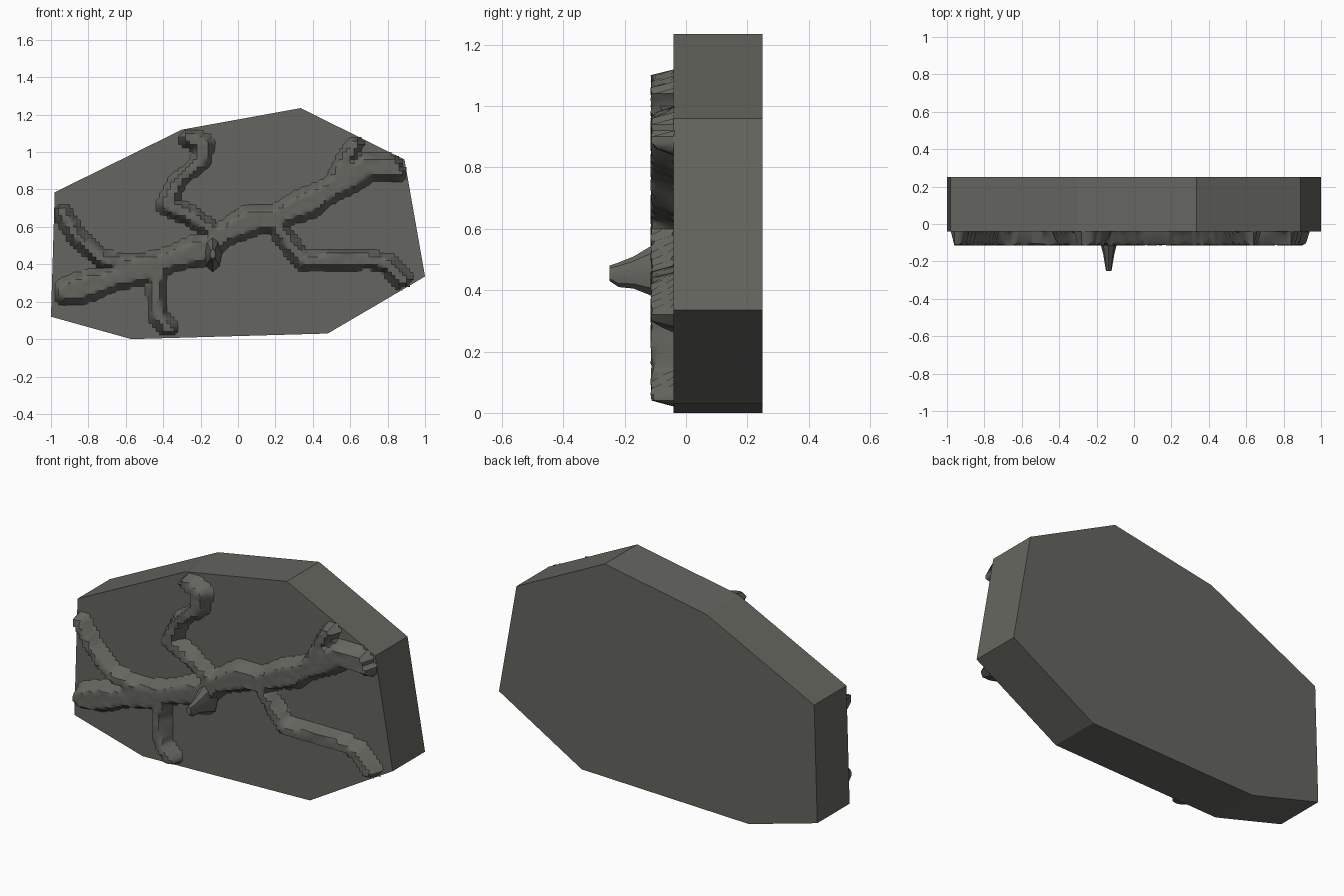
import bpy, bmesh, math, random
from mathutils import Vector

if "Cube" in bpy.data.objects:
    bpy.data.objects.remove(bpy.data.objects["Cube"])
random.seed(4)

FACE = -0.04      # front plane of the slab
RISE = 0.076      # height of the veins above it
rock = bpy.data.materials.new("dark_rock")
rock.diffuse_color = (0.13, 0.132, 0.115, 1)
rock.use_nodes = True
rock.node_tree.nodes["Principled BSDF"].inputs["Base Color"].default_value = rock.diffuse_color


def finish(bm, name, smooth=None):
    bmesh.ops.recalc_face_normals(bm, faces=bm.faces[:])
    me = bpy.data.meshes.new(name)
    bm.to_mesh(me)
    bm.free()
    me.materials.append(rock)
    ob = bpy.data.objects.new(name, me)
    bpy.context.collection.objects.link(ob)
    if smooth:
        bpy.ops.object.select_all(action='DESELECT')
        ob.select_set(True)
        bpy.context.view_layer.objects.active = ob
        bpy.ops.object.shade_smooth_by_angle(angle=math.radians(smooth))
    return ob


def loft(bm, rings):
    loops = [[bm.verts.new(p) for p in r] for r in rings]
    n = len(loops[0])
    for a, b in zip(loops, loops[1:]):
        for i in range(n):
            j = (i + 1) % n
            bm.faces.new((a[i], a[j], b[j], b[i]))
    bm.faces.new(loops[0])
    bm.faces.new(loops[-1][::-1])


# Eight-sided rock slab
outline = [(-1, 0.12), (-0.57, 0), (0.48, 0.03), (1, 0.335),
           (0.89, 0.96), (0.335, 1.235), (-0.3, 1.12), (-0.98, 0.785)]
bm = bmesh.new()
loft(bm, [[(x, y, z) for x, z in outline] for y in (FACE, 0.25)])
finish(bm, "rock_slab")

# Vein centre lines: half width, points in x, z
veins = [
    (0.075, [(-0.92, 0.25), (-0.8, 0.285), (-0.55, 0.36), (-0.35, 0.43),
             (-0.18, 0.48), (-0.06, 0.57), (0.08, 0.64), (0.2, 0.65),
             (0.4, 0.74), (0.55, 0.83), (0.7, 0.93), (0.86, 0.91)]),
    (0.046, [(-0.94, 0.68), (-0.86, 0.55), (-0.73, 0.43), (-0.6, 0.4), (-0.45, 0.41)]),
    (0.046, [(-0.27, 1.08), (-0.18, 1.04), (-0.2, 0.95), (-0.32, 0.85),
             (-0.38, 0.72), (-0.25, 0.66), (-0.12, 0.57)]),
    (0.042, [(0.5, 0.84), (0.58, 0.97), (0.64, 1.06)]),
    (0.05, [(0.2, 0.62), (0.27, 0.52), (0.35, 0.42), (0.7, 0.43), (0.8, 0.4), (0.89, 0.3)]),
    (0.042, [(-0.41, 0.4), (-0.44, 0.28), (-0.43, 0.12), (-0.37, 0.05)]),
]


def seg_dist(p, a, b):
    ab = b - a
    t = max(0, min(1, (p - a).dot(ab) / ab.dot(ab)))
    return (p - a - ab * t).length


def inside(x, z):
    # Keep the veins on the slab face, a little inside its edge
    for (ax, az), (bx, bz) in zip(outline, outline[1:] + outline[:1]):
        cross = (bx - ax) * (z - az) - (bz - az) * (x - ax)
        if cross / math.hypot(bx - ax, bz - az) < 0.02:
            return False
    return True


def height(x, z):
    if not inside(x, z):
        return 0
    p, h = Vector((x, z)), 0
    for w, pts in veins:
        w *= 1 + 0.12 * math.sin(17 * x + 11 * z)
        d = min(seg_dist(p, Vector(a), Vector(b)) for a, b in zip(pts, pts[1:]))
        h = max(h, min(1, 1.7 * (1 - (d / w) ** 2)))
    return h * RISE


# Raised veins: a height field kept only where it stands above the slab
step = 0.02
H = {(i, k): height(i * step, k * step) for i in range(-50, 51) for k in range(0, 62)}
bm = bmesh.new()
grid = {}


def vert(key):
    if key not in grid:
        i, k = key
        h = H[key]
        y = FACE - h + random.uniform(0, 0.006) if h > 0 else FACE + 0.003
        grid[key] = bm.verts.new((i * step, y, k * step))
    return grid[key]


for i in range(-50, 50):
    for k in range(0, 61):
        keys = [(i, k), (i + 1, k), (i + 1, k + 1), (i, k + 1)]
        if any(H[q] > 0 for q in keys):
            bm.faces.new([vert(q) for q in keys])
ob = finish(bm, "raised_veins", 40)
# Normals of the open sheet must face the front
if sum(p.normal.y for p in ob.data.polygons) > 0:
    ob.data.flip_normals()

# Blunt spike jutting from the main vein
bm = bmesh.new()
sections = [(-0.06, 0.05, 0.36, 0.56), (-0.12, 0.04, 0.385, 0.54),
            (-0.17, 0.028, 0.405, 0.51), (-0.22, 0.02, 0.41, 0.49), (-0.25, 0.015, 0.43, 0.48)]
loft(bm, [[(-0.135 + r * math.cos(t), y,
            (lo + hi) / 2 + (hi - lo) / 2 * math.sin(t))
           for t in [math.tau * n / 8 for n in range(8)]]
          for y, r, lo, hi in sections])
finish(bm, "vein_spike", 30)
